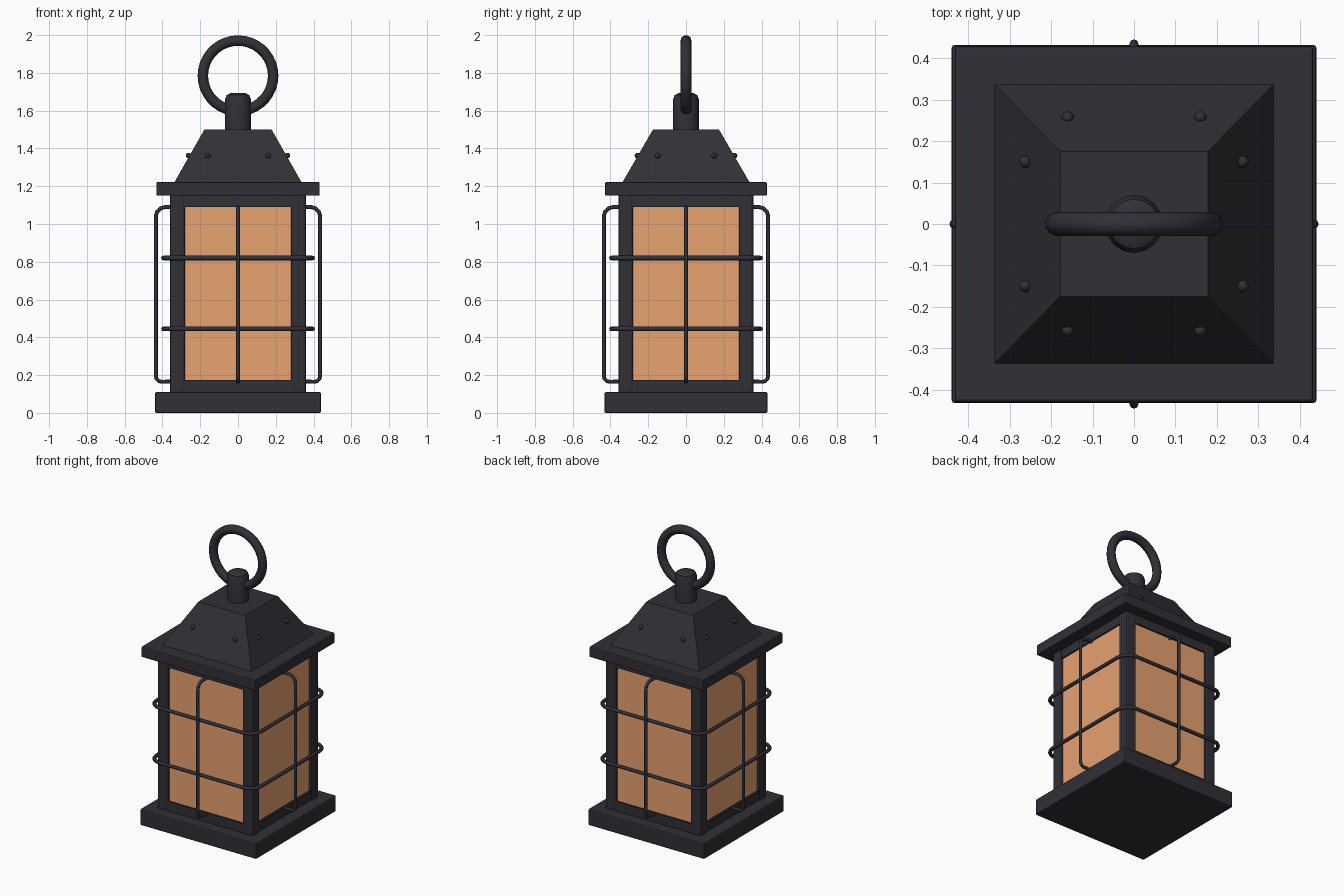
import bpy, bmesh, math
from mathutils import Vector

if "Cube" in bpy.data.objects:
    bpy.data.objects.remove(bpy.data.objects["Cube"])


def material(name, rgb):
    m = bpy.data.materials.new(name)
    m.diffuse_color = (*rgb, 1)
    m.use_nodes = True
    m.node_tree.nodes["Principled BSDF"].inputs["Base Color"].default_value = m.diffuse_color
    return m


METAL = material("dark iron", (0.029, 0.029, 0.037))
GLASS = material("amber glass", (0.80, 0.36, 0.16))


def finish(name, bm, mat, bevel=0, smooth=False):
    me = bpy.data.meshes.new(name)
    bmesh.ops.recalc_face_normals(bm, faces=bm.faces)
    bm.to_mesh(me)
    bm.free()
    me.materials.append(mat)
    ob = bpy.data.objects.new(name, me)
    bpy.context.collection.objects.link(ob)
    if bevel:
        b = ob.modifiers.new("bevel", 'BEVEL')
        b.width, b.segments = bevel, 2
    if smooth:
        bpy.ops.object.select_all(action='DESELECT')
        ob.select_set(True)
        bpy.context.view_layer.objects.active = ob
        bpy.ops.object.shade_smooth_by_angle(angle=math.radians(40))
    return ob


def box(name, x, y, z, mat=METAL, bevel=0):
    """Box from (min, max) ranges."""
    bm = bmesh.new()
    bmesh.ops.create_cube(bm, size=1)
    for v in bm.verts:
        v.co = Vector([(r[0] + r[1]) / 2 + c * (r[1] - r[0]) for c, r in zip(v.co, (x, y, z))])
    return finish(name, bm, mat, bevel)


def loft(name, rings, n, smooth=False, square=False):
    """Capped stack of rings: (half x or radius, half y, z)."""
    bm = bmesh.new()
    k = math.sqrt(2) if square else 1
    off = math.pi / 4 if square else 0
    loops = [[bm.verts.new((k * a * math.cos(off + math.tau * i / n),
                            k * b * math.sin(off + math.tau * i / n), z)) for i in range(n)]
             for a, b, z in rings]
    for lo, hi in zip(loops, loops[1:]):
        for i in range(n):
            j = (i + 1) % n
            bm.faces.new((lo[i], lo[j], hi[j], hi[i]))
    bm.faces.new(loops[0])
    bm.faces.new(loops[-1])
    return finish(name, bm, METAL, smooth=smooth)


def wire(name, pts, r, closed=False, res=2):
    """Round rod along a path, turned into a mesh."""
    cu = bpy.data.curves.new(name, 'CURVE')
    cu.dimensions = '3D'
    cu.bevel_depth, cu.bevel_resolution = r, res
    cu.use_fill_caps = True
    sp = cu.splines.new('POLY')
    sp.points.add(len(pts) - 1)
    for p, c in zip(sp.points, pts):
        p.co = (*c, 1)
    sp.use_cyclic_u = closed
    cu.materials.append(METAL)
    ob = bpy.data.objects.new(name, cu)
    bpy.context.collection.objects.link(ob)
    bpy.ops.object.select_all(action='DESELECT')
    ob.select_set(True)
    bpy.context.view_layer.objects.active = ob
    bpy.ops.object.convert(target='MESH')
    bpy.ops.object.shade_smooth_by_angle(angle=math.radians(50))


# Base slab
box("base", (-0.44, 0.44), (-0.432, 0.432), (0, 0.11), bevel=0.008)

# Glass box, corner posts and rails
box("glass", (-0.343, 0.343), (-0.343, 0.343), (0.1, 1.16), GLASS)
for sx in (-1, 1):
    for sy in (-1, 1):
        box("corner_post", sorted((sx * 0.28, sx * 0.36)), sorted((sy * 0.28, sy * 0.357)),
            (0.1, 1.16), bevel=0.012)
for z in ((0.1, 0.175), (1.09, 1.16)):
    for s in (-1, 1):
        box("rail", (-0.285, 0.285), sorted((s * 0.33, s * 0.354)), z)
        box("rail", sorted((s * 0.33, s * 0.354)), (-0.285, 0.285), z)

# Eave and hipped roof
box("eave", (-0.432, 0.432), (-0.428, 0.428), (1.15, 1.222), bevel=0.006)
loft("roof", [(0.34, 0.34, 1.215), (0.178, 0.175, 1.5)], 4, square=True)

# Roof rivets
for sx in (-1, 1):
    for sy in (-1, 1):
        for x, y in ((0.16, 0.257), (0.262, 0.15)):
            bm = bmesh.new()
            bmesh.ops.create_uvsphere(bm, u_segments=10, v_segments=6, radius=0.015)
            bmesh.ops.translate(bm, verts=bm.verts, vec=(sx * x, sy * y, 1.362))
            finish("rivet", bm, METAL, smooth=True)

# Neck with rounded top
loft("neck", [(0.07, 0.07, 1.49), (0.07, 0.07, 1.655), (0.06, 0.06, 1.682), (0.04, 0.04, 1.693)],
     16, smooth=True)

# Hanging ring
wire("hanging_ring", [(0.186 * math.cos(math.tau * i / 36), 0, 1.785 + 0.186 * math.sin(math.tau * i / 36))
                      for i in range(36)], 0.029, True, 3)

# Horizontal guard hoops with rounded corners
for z in (0.445, 0.82):
    pts = []
    for q in range(4):
        cx, cy = [(1, 1), (-1, 1), (-1, -1), (1, -1)][q]
        for i in range(5):
            a = math.pi / 2 * (q + i / 4)
            pts.append((0.315 * cx + 0.08 * math.cos(a), 0.315 * cy + 0.08 * math.sin(a), z))
    wire("guard_hoop", pts, 0.012, True)

# Vertical guard bars bent in to the body, one per side
profile = [(0.34, 0.165), (0.405, 0.165)]
profile += [(0.405 + 0.03 * math.sin(a), 0.195 - 0.03 * math.cos(a)) for a in (0.5, 1.05, 1.57)]
profile += [(0.385 + 0.05 * math.cos(a), 1.04 + 0.05 * math.sin(a)) for a in (0, 0.5, 1.05, 1.57)]
profile += [(0.34, 1.09)]
for k in range(4):
    c, s = round(math.cos(k * math.pi / 2)), round(math.sin(k * math.pi / 2))
    wire("guard_bar", [(d * c, d * s, z) for d, z in profile], 0.0105)
